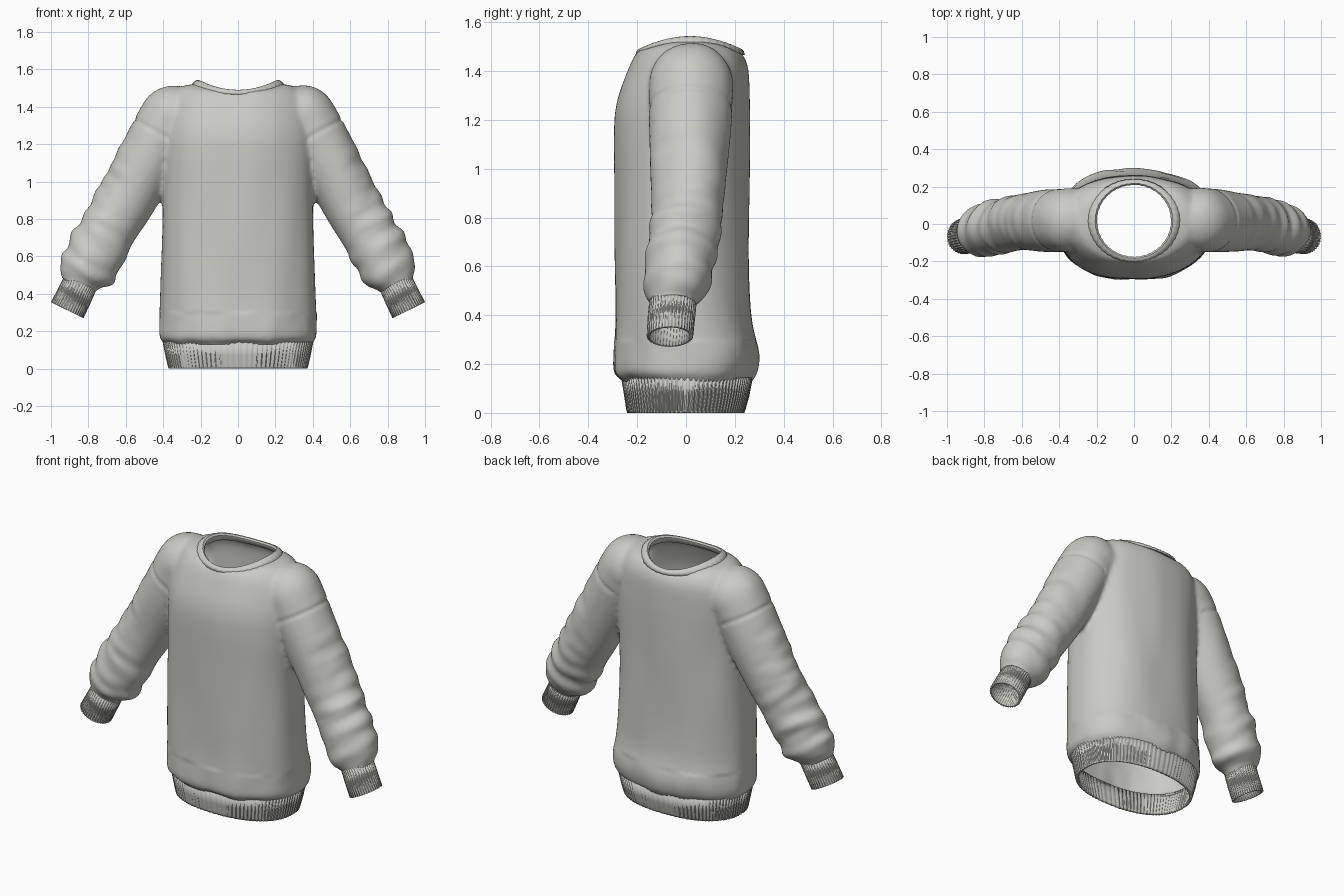
import bpy, bmesh, math
from mathutils import Vector, noise

if "Cube" in bpy.data.objects:
    bpy.data.objects.remove(bpy.data.objects["Cube"])

wool = bpy.data.materials.new("pale_grey_wool")
wool.use_nodes = True
COLOUR = (0.60, 0.60, 0.56, 1)
wool.diffuse_color = COLOUR
bsdf = wool.node_tree.nodes["Principled BSDF"]
bsdf.inputs["Base Color"].default_value = COLOUR
bsdf.inputs["Roughness"].default_value = 0.9


def refine(stations, steps):
    """Catmull-Rom interpolation of a list of number tuples."""
    out = []
    for i in range(len(stations) - 1):
        a, b, c, d = (stations[min(max(i + k, 0), len(stations) - 1)] for k in (-1, 0, 1, 2))
        for s in range(steps):
            t = s / steps
            out.append(tuple(q + t / 2 * (r - p + t * (2 * p - 5 * q + 4 * r - w + t * (3 * (q - r) + w - p)))
                             for p, q, r, w in zip(a, b, c, d)))
    return out + [stations[-1]]


def power(v, e):
    return math.copysign(abs(v) ** e, v)


def torso_ring(z, half, front, back, saddle=0.0, n=96, rib=0.0, e=0.87):
    """Flat rounded section; saddle lifts the sides and drops front and back."""
    pts = []
    for i in range(n):
        a = math.tau * i / n
        k = 1 + (rib if i % 4 < 2 else 0)
        c, s = power(math.cos(a), e), power(math.sin(a), e)
        pts.append(Vector((half * c * k, (front + back) / 2 + (back - front) / 2 * s * k,
                           z + saddle * math.cos(2 * a))))
    return pts


def tube_rings(stations, side, n=48, rib=0.0):
    """Oval sections square to a path in the x-z plane."""
    rings = []
    for i, (x, y, z, rn, ry) in enumerate(stations):
        p, q = stations[max(i - 1, 0)], stations[min(i + 1, len(stations) - 1)]
        d = Vector((q[0] - p[0], 0, q[2] - p[2])).normalized()
        out = Vector((-d.z, 0, d.x))
        ring = []
        for j in range(n):
            a = math.tau * j / n
            k = 1 + (rib if j % 4 < 2 else 0)
            v = Vector((x, y, z)) + out * rn * k * math.cos(a) + Vector((0, ry * k * math.sin(a), 0))
            v.x *= side
            ring.append(v)
        rings.append(ring)
    return rings


def loft(bm, rings, capped):
    rows = [[bm.verts.new(p) for p in ring] for ring in rings]
    n = len(rows[0])
    for lo, hi in zip(rows, rows[1:]):
        for i in range(n):
            bm.faces.new((lo[i], lo[(i + 1) % n], hi[(i + 1) % n], hi[i]))
    if capped:
        bm.faces.new(rows[0][::-1])
        bm.faces.new(rows[-1])


def make_object(name, bm):
    bmesh.ops.recalc_face_normals(bm, faces=bm.faces)
    mesh = bpy.data.meshes.new(name)
    bm.to_mesh(mesh)
    bm.free()
    mesh.materials.append(wool)
    obj = bpy.data.objects.new(name, mesh)
    bpy.context.collection.objects.link(obj)
    return obj


def finish(obj, thickness, angle):
    mod = obj.modifiers.new("cloth", "SOLIDIFY")
    mod.thickness = thickness
    mod.offset = -1
    bpy.ops.object.select_all(action="DESELECT")
    obj.select_set(True)
    bpy.context.view_layer.objects.active = obj
    bpy.ops.object.shade_smooth_by_angle(angle=math.radians(angle))


# Solid torso and sleeves, fused into one skin
TORSO = [
    (0.09, 0.37, -0.235, 0.245, 0), (0.135, 0.395, -0.26, 0.265, 0), (0.165, 0.418, -0.295, 0.285, 0),
    (0.25, 0.42, -0.297, 0.297, 0), (0.42, 0.415, -0.29, 0.265, 0), (0.85, 0.405, -0.292, 0.258, 0),
    (1.15, 0.405, -0.292, 0.26, 0), (1.28, 0.40, -0.277, 0.26, 0), (1.4, 0.38, -0.235, 0.255, 0),
    (1.46, 0.345, -0.212, 0.24, 0.008), (1.495, 0.29, -0.195, 0.22, 0.018), (1.505, 0.2, -0.165, 0.195, 0.02)]
SLEEVE = [
    (0.36, 0.02, 1.34, 0.165, 0.17), (0.48, 0.015, 1.12, 0.165, 0.165), (0.60, 0.01, 0.90, 0.16, 0.152),
    (0.70, -0.01, 0.73, 0.152, 0.145), (0.745, -0.02, 0.65, 0.162, 0.15), (0.78, -0.03, 0.58, 0.149, 0.138),
    (0.805, -0.035, 0.53, 0.158, 0.142), (0.83, -0.045, 0.485, 0.125, 0.118), (0.85, -0.055, 0.44, 0.09, 0.09),
    (0.89, -0.06, 0.37, 0.085, 0.085)]
AXIS = Vector((0.486, 0, -0.874))

bm = bmesh.new()
loft(bm, [torso_ring(*s) for s in refine(TORSO, 5)], True)
for side in (1, -1):
    loft(bm, tube_rings(refine(SLEEVE, 5), side), True)
    ball = bmesh.ops.create_uvsphere(bm, u_segments=32, v_segments=20, radius=0.172)["verts"]
    bmesh.ops.translate(bm, verts=ball, vec=(0.35 * side, 0.02, 1.343))
body = make_object("sweater_body", bm)
remesh = body.modifiers.new("fuse", "REMESH")
remesh.mode = "VOXEL"
remesh.voxel_size = 0.013
soften = body.modifiers.new("soften", "SMOOTH")
soften.factor = 0.5
soften.iterations = 9
fused = bpy.data.meshes.new_from_object(body.evaluated_get(bpy.context.evaluated_depsgraph_get()))
body.modifiers.clear()

bm = bmesh.new()
bm.from_mesh(fused)
bm.normal_update()
# Soft folds, bunched lower sleeves and armhole seams
moves = []
for v in bm.verts:
    p = v.co
    ax = Vector((abs(p.x), p.y, p.z))
    along = (ax - Vector((0.45, 0, 1.275))).dot(AXIS)
    d = 0.007 * noise.noise(Vector((p.x * 6, p.y * 6, p.z * 2)))
    if ax.x > 0.37 and p.z > 1.1:
        d -= 0.006 * math.exp(-(along / 0.012) ** 2)
    if ax.x > 0.55:
        d += 0.014 * min(1, (ax.x - 0.55) * 6) * noise.noise(Vector((p.x * 5, p.y * 5, along * 15)))
    elif p.z < 0.3:
        d += 0.008 * noise.noise(Vector((p.x * 9, p.y * 9, p.z * 5)))
    moves.append(v.normal * d)
for v, m in zip(bm.verts, moves):
    v.co += m


def trim(faces, point, normal):
    geom = set(faces)
    for f in faces:
        geom.update(f.verts, f.edges)
    bmesh.ops.bisect_plane(bm, geom=list(geom), plane_co=point, plane_no=normal, clear_outer=True)


# Open the hem, wrists and neck
trim([f for f in bm.faces if f.calc_center_median().z < 0.4 and abs(f.calc_center_median().x) < 0.5],
     (0, 0, 0.128), (0, 0, -1))
for side in (1, -1):
    trim([f for f in bm.faces if f.calc_center_median().x * side > 0.65],
         (0.852 * side, 0, 0.437), (AXIS.x * side, 0, AXIS.z))
neck = [v for v in bm.verts if v.co.z > 1.38 and (v.co.x / 0.215) ** 2 + ((v.co.y - 0.018) / 0.205) ** 2 < 1]
bmesh.ops.delete(bm, geom=neck, context="VERTS")
bm.to_mesh(body.data)
bm.free()
finish(body, 0.01, 60)

# Ribbed waistband
bm = bmesh.new()
HEM = [(0.0, 0.366, -0.238, 0.235), (0.012, 0.37, -0.241, 0.24), (0.07, 0.383, -0.25, 0.256),
       (0.145, 0.398, -0.262, 0.27)]
loft(bm, [torso_ring(*s, n=384, rib=0.014) for s in HEM], False)
finish(make_object("waistband", bm), 0.014, 30)

# Ribbed cuffs
CUFF = [(0.842, -0.053, 0.46, 0.09, 0.094), (0.875, -0.06, 0.39, 0.092, 0.094), (0.913, -0.066, 0.313, 0.094, 0.092)]
for side, name in ((1, "left_cuff"), (-1, "right_cuff")):
    bm = bmesh.new()
    loft(bm, tube_rings(CUFF, side, n=160, rib=0.035), False)
    finish(make_object(name, bm), 0.012, 30)

# Collar band
bm = bmesh.new()
COLLAR = [(1.487, 0.25, -0.205, 0.24, 0.02), (1.505, 0.24, -0.2, 0.235, 0.023), (1.516, 0.222, -0.192, 0.226, 0.026),
          (1.517, 0.207, -0.182, 0.216, 0.026), (1.508, 0.197, -0.174, 0.208, 0.025), (1.48, 0.2, -0.176, 0.21, 0.022)]
loft(bm, [torso_ring(*s, n=160, rib=0.008, e=1) for s in COLLAR], False)
finish(make_object("collar", bm), 0.006, 40)
